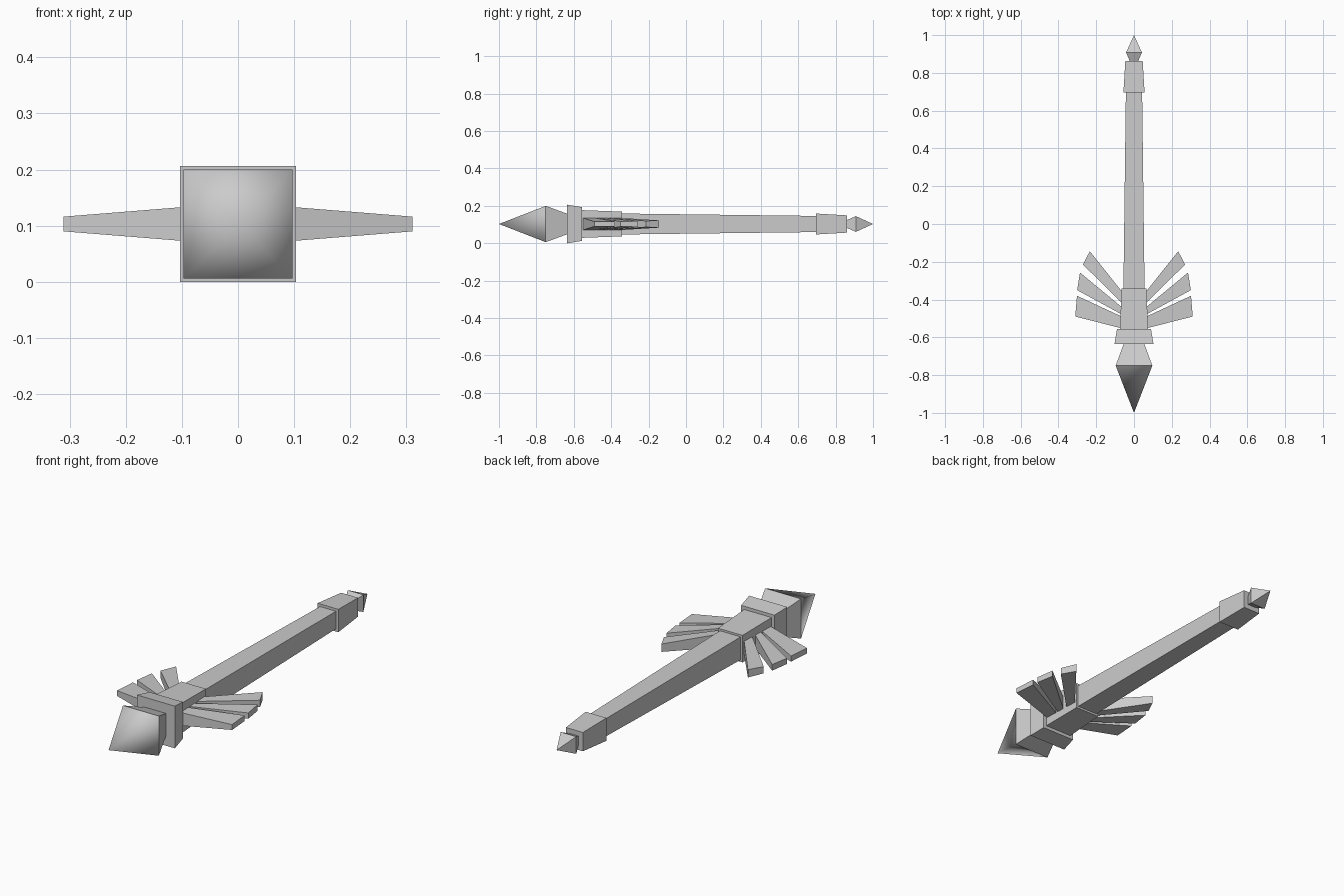
import bpy, bmesh

cube = bpy.data.objects.get("Cube")
if cube:
    bpy.data.objects.remove(cube, do_unlink=True)

AXIS_Z = 0.103

grey = bpy.data.materials.new("plain_grey")
grey.use_nodes = True
colour = (0.6, 0.6, 0.6, 1)
grey.diffuse_color = colour
grey.node_tree.nodes["Principled BSDF"].inputs["Base Color"].default_value = colour


def finish(name, bm):
    bmesh.ops.recalc_face_normals(bm, faces=bm.faces)
    mesh = bpy.data.meshes.new(name)
    bm.to_mesh(mesh)
    bm.free()
    mesh.materials.append(grey)
    obj = bpy.data.objects.new(name, mesh)
    bpy.context.collection.objects.link(obj)
    return obj


def square_loft(name, stations, smooth_before=None):
    """Skin square sections given as (y, half width); zero width makes a point."""
    bm = bmesh.new()
    rings = []
    for y, h in stations:
        corners = [(-1, -1), (1, -1), (1, 1), (-1, 1)] if h else [(0, 0)]
        rings.append([bm.verts.new((sx * h, y, AXIS_Z + sz * h)) for sx, sz in corners])
    for a, b in zip(rings, rings[1:]):
        for i in range(4):
            j = (i + 1) % 4
            loop = [a[i % len(a)], a[j % len(a)], b[j % len(b)], b[i % len(b)]]
            bm.faces.new(list(dict.fromkeys(loop)))
    for ring in (rings[0], rings[-1]):
        if len(ring) == 4:
            bm.faces.new(ring)
    if smooth_before is not None:
        for f in bm.faces:
            f.smooth = f.calc_center_median().y < smooth_before
    return finish(name, bm)


# Shaft and fittings, from the pointed head to the rear finial
square_loft("spear_head", [(-1, 0), (-0.75, 0.097), (-0.635, 0.055)], -0.75)
square_loft("head_collar", [(-0.635, 0.103), (-0.555, 0.09)])
square_loft("wing_socket", [(-0.555, 0.074), (-0.342, 0.066)])
square_loft("shaft", [(-0.342, 0.056), (0.7, 0.043)])
square_loft("rear_collar", [(0.695, 0.056), (0.862, 0.046)])
square_loft("rear_finial", [(0.862, 0.022), (0.908, 0.042), (1, 0)])


# Wing feathers: tapered slabs, thick at the root and thin at the tip
def feather(name, outline, side):
    bm = bmesh.new()
    layers = []
    for sz in (-1, 1):
        layers.append([bm.verts.new((side * x, y, AXIS_Z + sz * (0.038 - 0.08 * x)))
                       for x, y in outline])
    low, high = layers
    bm.faces.new(low)
    bm.faces.new(high)
    for i in range(4):
        j = (i + 1) % 4
        bm.faces.new((low[i], low[j], high[j], high[i]))
    finish(name, bm)


feathers = {
    "front_feather": [(0.05, -0.556), (0.311, -0.49), (0.302, -0.38), (0.05, -0.497)],
    "middle_feather": [(0.05, -0.487), (0.301, -0.35), (0.286, -0.257), (0.05, -0.452)],
    "rear_feather": [(0.05, -0.432), (0.27, -0.215), (0.234, -0.144), (0.05, -0.375)],
}
for part, outline in feathers.items():
    for label, side in (("left", 1), ("right", -1)):
        feather(f"{label}_{part}", outline, side)
